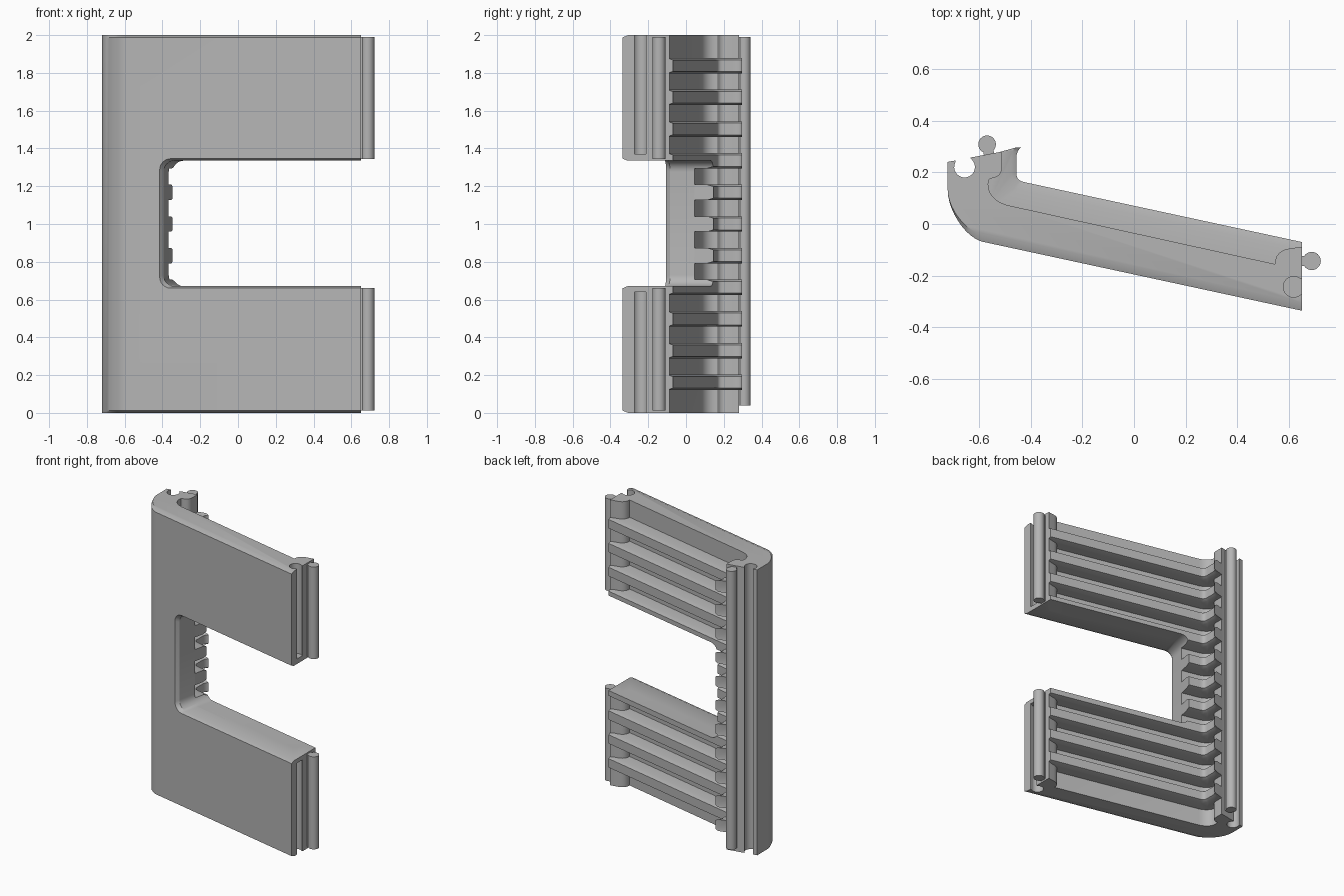
import bpy, bmesh, math
from mathutils import Vector

cube = bpy.data.objects.get("Cube")
if cube:
    bpy.data.objects.remove(cube)

grey = bpy.data.materials.new("plain grey")
grey.use_nodes = True
colour = (0.46, 0.46, 0.46, 1)
grey.diffuse_color = colour
grey.node_tree.nodes["Principled BSDF"].inputs["Base Color"].default_value = colour

SLOPE = -0.216          # tilt of the panel in plan
RIBS, PITCH = 11, 0.1676


def front(x):
    return -0.195 + SLOPE * x


def bezier(a, b, c, d, n=10):
    a, b, c, d = map(Vector, (a, b, c, d))
    return [a * (1 - t) ** 3 + 3 * b * t * (1 - t) ** 2 + 3 * c * t * t * (1 - t) + d * t ** 3
            for t in [i / n for i in range(n + 1)]]


def loft(name, sections):
    """Join equal-length rings of points and cap both ends."""
    bm = bmesh.new()
    rings = [[bm.verts.new(p) for p in s] for s in sections]
    for r, s in zip(rings, rings[1:]):
        for i in range(len(r)):
            j = (i + 1) % len(r)
            bm.faces.new((r[i], r[j], s[j], s[i]))
    bm.faces.new(rings[0][::-1])
    bm.faces.new(rings[-1])
    bmesh.ops.recalc_face_normals(bm, faces=bm.faces)
    me = bpy.data.meshes.new(name)
    bm.to_mesh(me)
    bm.free()
    me.materials.append(grey)
    ob = bpy.data.objects.new(name, me)
    bpy.context.collection.objects.link(ob)
    return ob


def prism(name, pts, z0, z1):
    return loft(name, [[(p[0], p[1], z) for p in pts] for z in (z0, z1)])


def keyhole(cx, cy, angle, r, half, length):
    """Round head with a straight neck pointing along the angle."""
    a, gap = math.radians(angle), math.asin(half / r)
    pts = [(r * math.cos(t), r * math.sin(t))
           for t in [gap + i * (2 * math.pi - 2 * gap) / 24 for i in range(25)]]
    pts += [(length, -half), (length, half)]
    return [(cx + x * math.cos(a) - y * math.sin(a),
             cy + x * math.sin(a) + y * math.cos(a)) for x, y in pts]


def activate(ob):
    bpy.ops.object.select_all(action='DESELECT')
    ob.select_set(True)
    bpy.context.view_layer.objects.active = ob


def cut(ob, cutter):
    mod = ob.modifiers.new("cut", 'BOOLEAN')
    mod.operation, mod.solver, mod.object = 'DIFFERENCE', 'EXACT', cutter
    activate(ob)
    bpy.ops.object.modifier_apply(modifier=mod.name)


# Panel with its corner leg and thick end; front edges chamfered at top and bottom
outer = bezier((-0.72, 0.13), (-0.72, 0.06), (-0.66, -0.045), (-0.59, front(-0.59)))
outline = [(p, i / 10) for i, p in enumerate(outer)]
outline.append((Vector((0.65, front(0.65))), 1))
inner = [Vector((0.65, -0.088))]
inner += bezier((0.6, -0.095), (0.565, -0.1), (0.545, -0.12), (0.545, -0.155), 6)
inner += bezier((-0.49, 0.073), (-0.55, 0.09), (-0.57, 0.13), (-0.562, 0.17), 8)
inner += bezier((-0.555, 0.176), (-0.53, 0.178), (-0.51, 0.19), (-0.51, 0.22), 6)
inner += [Vector((-0.51, 0.28)), Vector((-0.72, 0.24))]
outline += [(p, 0) for p in inner]
panel = loft("panel", [[(p.x, p.y + w * lip, z) for p, w in outline]
                       for z, lip in ((0, 0.03), (0.012, 0), (1.988, 0), (2, 0.03))])

# Horizontal ribs: one bevelled rib repeated upwards
side = bezier((-0.42, 0.161), (-0.45, 0.167), (-0.455, 0.18), (-0.455, 0.2), 6)
side += bezier((-0.455, 0.25), (-0.455, 0.27), (-0.45, 0.288), (-0.436, 0.296), 5)
edge = [((0.65, -0.07), (0, -0.03))]
edge += [(p, (-0.02, -0.03 if i < 3 else 0)) for i, p in enumerate(side)]
edge += [(p, (0, 0)) for p in ((-0.52, 0.278), (-0.57, 0.2), (-0.57, 0.06),
                               (0.56, -0.19), (0.65, -0.11))]
base_z = 1 - (RIBS - 1) / 2 * PITCH
ribs = loft("ribs", [[(p[0] + d[0] * k, p[1] + d[1] * k, base_z + z) for p, d in edge]
                     for z, k in ((-0.041, 1), (-0.031, 0), (0.031, 0), (0.041, 1))])
array = ribs.modifiers.new("repeat", 'ARRAY')
array.count = RIBS
array.use_relative_offset = False
array.use_constant_offset = True
array.constant_offset_displace = (0, 0, PITCH)
activate(ribs)
bpy.ops.object.modifier_apply(modifier=array.name)

# Side window, cut square to the panel with a flared front edge
across = Vector((1, SLOPE, 0)).normalized()
depth = Vector((-across.y, across.x, 0))
origin = Vector((-0.415, front(-0.415), 0))


def window_ring(v, inset):
    r, half = 0.06, 0.343 - inset * 0.7
    pts = [(1.5, half)]
    for sign in (1, -1):
        arc = [(inset + r - r * math.sin(t), sign * (half - r + r * math.cos(t)))
               for t in [i * math.pi / 12 for i in range(7)]]
        pts += arc if sign > 0 else arc[::-1]
    pts.append((1.5, -half))
    return [origin + across * u + depth * v + Vector((0, 0, 1.003 + z)) for u, z in pts]


window = loft("window_cutter", [window_ring(v, i) for v, i in
                                ((-0.05, 0), (0, 0), (0.025, 0.015), (0.36, 0.015))])
cut(panel, window)
cut(ribs, window)

# Round connector sockets
left_socket = keyhole(-0.655, 0.22, 101, 0.04, 0.03, 0.1)
end_socket = keyhole(0.617, -0.243, 0, 0.04, 0.03, 0.1)
cutters = [window,
           prism("leg_socket_cutter", left_socket, -0.1, 2.1),
           prism("upper_socket_cutter", end_socket, 1.37, 2.1),
           prism("lower_socket_cutter", end_socket, -0.1, 0.64)]
for c in cutters[1:]:
    cut(panel, c)
for c in cutters:
    bpy.data.objects.remove(c)

# Round connector knobs
leg_knob = keyhole(-0.568, 0.308, 281, 0.034, 0.02, 0.06)
end_knob = keyhole(0.687, -0.143, 180, 0.035, 0.02, 0.06)
knobs = [prism("leg_knob", leg_knob, 0.04, 1.99),
         prism("upper_end_knob", end_knob, 1.345, 1.99),
         prism("lower_end_knob", end_knob, 0.012, 0.66)]

for ob in [panel, ribs] + knobs:
    activate(ob)
    bpy.ops.object.shade_smooth_by_angle(angle=math.radians(30))
